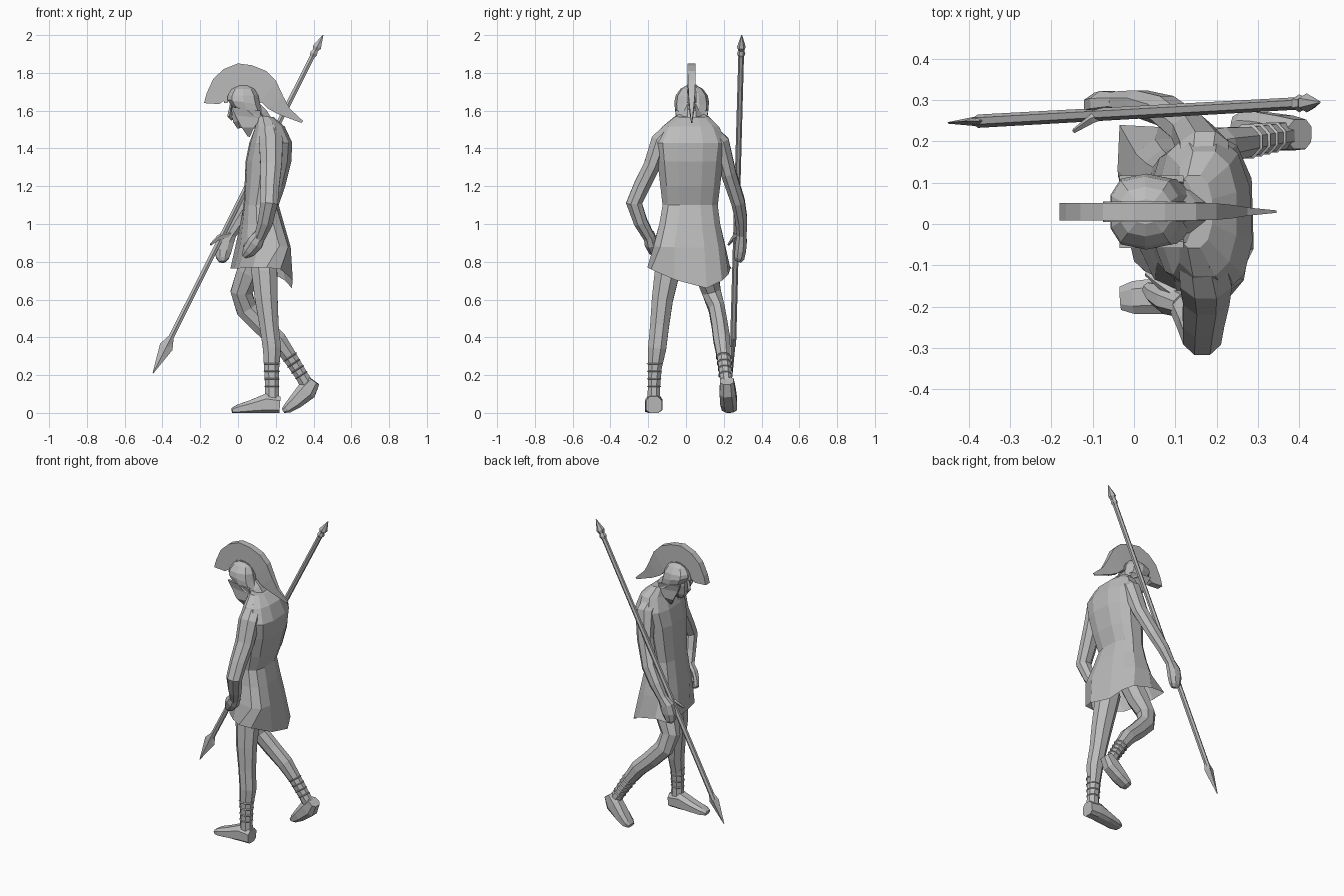
import bpy, bmesh, math
from mathutils import Vector

grey = bpy.data.materials.new("stone grey")
grey.diffuse_color = (0.5, 0.5, 0.5, 1)
Y = Vector((0, 1, 0))


def finish(name, bm):
    bmesh.ops.recalc_face_normals(bm, faces=bm.faces)
    me = bpy.data.meshes.new(name)
    bm.to_mesh(me)
    bm.free()
    me.materials.append(grey)
    ob = bpy.data.objects.new(name, me)
    bpy.context.collection.objects.link(ob)
    return ob


def skin(name, loops, hollow=False):
    """Bridge equal loops of points and cap the ends (first end open if hollow)."""
    bm = bmesh.new()
    rows = [[bm.verts.new(p) for p in loop] for loop in loops]
    n = len(rows[0])
    for r, s in zip(rows, rows[1:]):
        for i in range(n):
            j = (i + 1) % n
            bm.faces.new((r[i], r[j], s[j], s[i]))
    if not hollow:
        bm.faces.new(rows[0])
    bm.faces.new(rows[-1])
    return finish(name, bm)


def power(v, p):
    return math.copysign(abs(v) ** p, v)


def tube(name, rings, n=8, floor=None, box=1.0):
    """Limb along a path; ring = x, y, z, half depth, half width."""
    c = [Vector(r[:3]) for r in rings]
    grow = 1 / math.cos(math.pi / n) if n > 5 and box == 1 else 1
    loops = []
    for i, r in enumerate(rings):
        t = (c[min(i + 1, len(c) - 1)] - c[max(i - 1, 0)]).normalized()
        u = t.cross(Y).normalized()
        v = t.cross(u)
        loop = []
        for k in range(n):
            a = math.tau * (k + 0.5 * (n > 4)) / n
            p = c[i] + u * power(math.cos(a), box) * r[3] * grow + v * power(math.sin(a), box) * r[4] * grow
            if floor is not None:
                p.z = max(p.z, floor)
            loop.append(p)
        loops.append(loop)
    return skin(name, loops)


def levels(rings, n=12):
    """Level rings: x front, x back, y min, y max, z, tilt x, shear, boxiness."""
    loops = []
    for x0, x1, y0, y1, z, tx, sh, box in rings:
        loop = []
        for k in range(n):
            a = math.tau * (k + 0.5) / n
            dx = power(math.cos(a), box) * (x1 - x0) / 2
            dy = power(math.sin(a), box) * (y1 - y0) / 2
            loop.append(((x0 + x1) / 2 + dx - sh * dy, (y0 + y1) / 2 + dy, z + tx * dx))
        loops.append(loop)
    return loops


# Tunic: hollow skirt with a hem dipping at the back, belted waist, bowed shoulders
hem = [(.285, .11, .66), (.25, .19, .70), (.19, .225, .735), (.06, .235, .765),
       (-.035, .24, .765), (-.04, .13, .765), (-.02, .0, .765), (0, -.09, .765),
       (.08, -.165, .77), (.15, -.205, .77), (.225, -.185, .76), (.29, -.06, .705)]
skin("tunic", [hem] + levels([
    (.0, .27, -.175, .21, .89, -.1, .15, .65),
    (.015, .24, -.145, .185, 1.0, 0, .1, .7),
    (.03, .215, -.128, .172, 1.10, 0, .05, .75),
    (.035, .25, -.14, .185, 1.2, 0, .05, .75),
    (.04, .282, -.155, .2, 1.33, 0, .05, .75),
    (.06, .287, -.17, .218, 1.43, 0, .05, .8),
    (.09, .25, -.13, .18, 1.515, 0, 0, .8),
    (.10, .19, -.06, .12, 1.57, -.1, 0, .8)]), hollow=True)

# Straight standing leg and its foot
tube("standing_leg", [
    (.13, -.08, .84, .07, .066), (.14, -.10, .74, .068, .066), (.15, -.125, .6, .06, .056),
    (.165, -.14, .46, .05, .05), (.18, -.153, .34, .048, .048), (.178, -.165, .24, .04, .037),
    (.18, -.17, .13, .036, .032), (.18, -.17, .06, .04, .035)])
tube("standing_foot", [
    (.222, -.17, .04, .05, .045), (.15, -.17, .045, .06, .047), (.07, -.174, .03, .04, .047),
    (0, -.178, .018, .027, .042), (-.032, -.18, .012, .014, .03)], floor=0, box=.75)

# Bent trailing leg and its foot on the toe
tube("trailing_leg", [
    (.11, .09, .85, .07, .066), (.06, .11, .74, .068, .062), (.018, .135, .64, .057, .05),
    (.045, .163, .55, .056, .042), (.125, .178, .465, .052, .042), (.21, .19, .385, .048, .044),
    (.275, .2, .295, .038, .035), (.335, .21, .2, .034, .032), (.365, .215, .15, .036, .032)])
tube("trailing_foot", [
    (.402, .217, .17, .036, .038), (.365, .22, .118, .056, .045), (.305, .226, .06, .042, .048),
    (.262, .23, .024, .028, .043), (.24, .232, .012, .014, .03)], floor=0, box=.75)

# Sandal straps wound round both shins
for i in range(4):
    z = .14 + i * .04
    r = .037 + i * .0015
    tube("standing_strap", [(.179, -.169 + i * .001, z + h, r + w, r - .003 + w)
                            for h, w in ((-.005, -.003), (0, .004), (.005, -.003))])
    f = i / 3
    x, y, z = .335 - .06 * f, .21 - .01 * f, .2 + .095 * f
    tube("trailing_strap", [(x - h * .54, y, z + h * .84, r - .002 + w, r - .004 + w)
                            for h, w in ((-.005, -.003), (0, .004), (.005, -.003))])

# Relaxed arm
tube("relaxed_arm", [
    (.165, -.07, 1.5, .055, .045), (.175, -.135, 1.435, .063, .052), (.175, -.18, 1.31, .056, .044),
    (.168, -.235, 1.2, .05, .043), (.165, -.275, 1.11, .046, .042), (.145, -.24, 1.01, .04, .036),
    (.115, -.195, .93, .03, .03)])
tube("relaxed_hand", [
    (.12, -.198, .95, .03, .028), (.09, -.185, .9, .042, .034), (.058, -.17, .857, .034, .026),
    (.033, -.155, .83, .016, .014)])
tube("relaxed_thumb", [(.1, -.17, .93, .015, .014), (.065, -.145, .91, .013, .012),
                       (.03, -.12, .88, .006, .006)], n=5)

# Arm that carries the spear
tube("carrying_arm", [
    (.165, .11, 1.5, .055, .045), (.17, .18, 1.43, .06, .05), (.14, .225, 1.27, .05, .04),
    (.075, .275, 1.12, .046, .036), (.015, .292, 1.03, .04, .032), (-.04, .295, .945, .03, .026)])
tube("carrying_hand", [
    (-.035, .295, .955, .03, .024), (-.065, .292, .91, .045, .03), (-.078, .288, .86, .044, .03),
    (-.083, .282, .82, .034, .027), (-.083, .275, .8, .018, .016)])
tube("carrying_thumb", [(-.04, .28, .945, .016, .014), (-.1, .255, .93, .014, .012),
                        (-.145, .225, .89, .006, .006)], n=5)

# Spear: shaft, leaf blade at the low end, spike at the high end
A, B = Vector((-.45, .245, .21)), Vector((.45, .295, 2.0))


def along(*stops):
    return [(*A.lerp(B, t), a, b) for t, a, b in stops]


tube("spear_shaft", along((.08, .014, .014), (.96, .013, .013)), n=6)
tube("spear_blade", along((0, .002, .002), (.078, .037, .012), (.092, .026, .014), (.105, .016, .015)), n=4)
tube("spear_spike", along((.935, .012, .012), (.945, .019, .019), (.955, .014, .014),
                          (.965, .022, .02), (1, .002, .002)), n=6)

# Neck and bowed face
tube("neck", [(.15, .03, 1.5, .055, .055), (.11, .03, 1.57, .052, .052), (.05, .03, 1.63, .05, .05)])
skin("face", levels([
    (-.005, .05, .0, .06, 1.51, .2, 0, .8), (-.03, .08, -.025, .085, 1.545, .1, 0, .8),
    (-.038, .09, -.04, .1, 1.6, 0, 0, .8), (-.035, .09, -.04, .1, 1.66, 0, 0, .8)], 8))
tube("nose", [(-.035, .03, 1.635, .008, .01), (-.045, .03, 1.57, .012, .014),
              (-.03, .03, 1.55, .006, .01)], n=4)

# Helmet dome with a flared neck guard at the back
skin("helmet", levels([
    (-.02, .185, -.055, .115, 1.575, -.28, 0, .7), (-.045, .14, -.058, .118, 1.605, -.35, 0, .7),
    (-.06, .12, -.062, .122, 1.645, -.15, 0, .7), (-.057, .11, -.055, .115, 1.68, 0, 0, .7),
    (-.035, .09, -.03, .09, 1.715, 0, 0, .75), (-.005, .06, 0, .06, 1.732, 0, 0, .8)], 10))


def slab(name, strip):
    """Plate of cross bars; bar = outer x, z, inner x, z, outer y, inner y, half thickness."""
    skin(name, [[(x, yo - h, z), (x, yo + h, z), (u, yi + h, w), (u, yi - h, w)]
                for x, z, u, w, yo, yi, h in strip])


# Cheek guards, mirrored about the head centre
for s in (-1, 1):
    y1, y2, y3 = (.03 + s * d for d in (.08, .07, .042))
    slab("cheek_guard", [(-.035, 1.62, .12, 1.6, y1, y1, .008), (-.015, 1.575, .12, 1.56, y2, y2, .008),
                         (.02, 1.51, .085, 1.51, y2, y2, .007), (.05, 1.465, .062, 1.46, y3, y3, .004)])

# Crest fan running front to back, with a thin tail
fan = [(-.18, 1.64, -.1, 1.635), (-.165, 1.695, -.07, 1.655), (-.13, 1.77, -.055, 1.69),
       (-.075, 1.82, -.025, 1.715), (0, 1.85, .02, 1.73), (.075, 1.84, .06, 1.72),
       (.15, 1.81, .09, 1.69), (.2, 1.76, .12, 1.65), (.24, 1.675, .16, 1.61),
       (.275, 1.61, .215, 1.58), (.345, 1.545, .335, 1.535)]
slab("crest", [(*p, .03, .03, h) for p, h in zip(fan, [.021] * 7 + [.02, .016, .01, .003])])
# Holder band between crest and dome
ridge = [(.025 + .1 * math.cos(a), 1.64 + .1 * math.sin(a), .025 + .08 * math.cos(a), 1.64 + .08 * math.sin(a))
         for a in (math.radians(d) for d in range(0, 181, 20))]
slab("crest_holder", [(*p, .03, .03, .025) for p in ridge])
